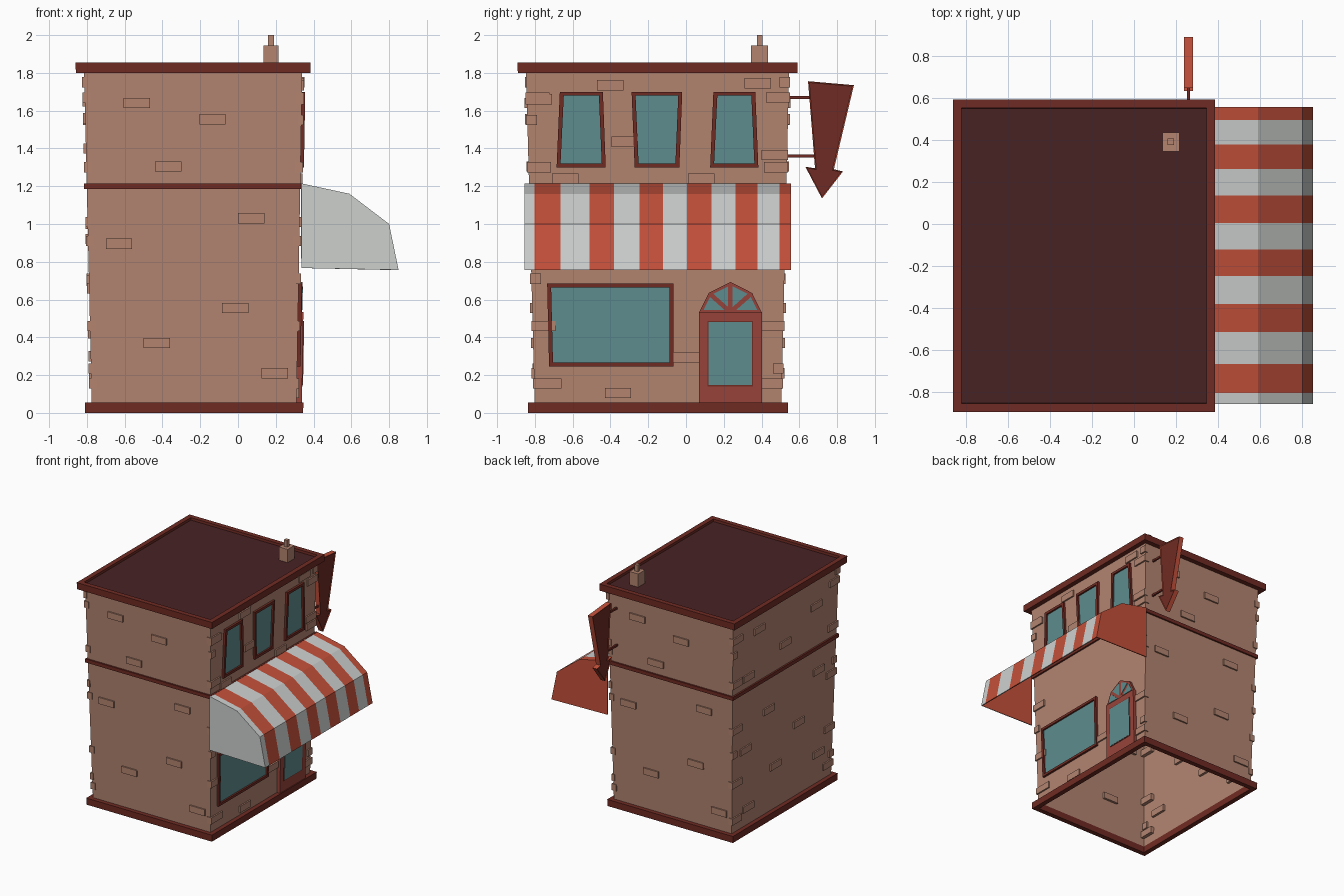
import bpy, bmesh, math
from mathutils import Vector

if "Cube" in bpy.data.objects:
    bpy.data.objects.remove(bpy.data.objects["Cube"])


def mat(name, rgb):
    lin = [((c / 255 + 0.055) / 1.055) ** 2.4 for c in rgb]
    m = bpy.data.materials.new(name)
    m.diffuse_color = (*lin, 1)
    m.use_nodes = True
    m.node_tree.nodes["Principled BSDF"].inputs["Base Color"].default_value = m.diffuse_color
    return m


WALL = mat("wall clay", (179, 132, 112))
TRIM = mat("trim maroon", (112, 43, 35))
ROOF = mat("roof dark", (72, 34, 36))
GLASS = mat("glass teal", (94, 141, 143))
RED = mat("awning red", (196, 80, 58))
PALE = mat("awning pale", (205, 208, 206))
DOOR = mat("door red", (152, 68, 58))


def finish(name, bm, *mats, normals=True):
    if normals:
        bmesh.ops.recalc_face_normals(bm, faces=bm.faces)
    me = bpy.data.meshes.new(name)
    bm.to_mesh(me)
    bm.free()
    for m in mats:
        me.materials.append(m)
    ob = bpy.data.objects.new(name, me)
    bpy.context.collection.objects.link(ob)
    return ob


def add_box(bm, x0, x1, y0, y1, z0, z1):
    r = bmesh.ops.create_cube(bm, size=1)
    for v in r["verts"]:
        v.co = ((x0 + x1) / 2 + v.co.x * (x1 - x0), (y0 + y1) / 2 + v.co.y * (y1 - y0),
                (z0 + z1) / 2 + v.co.z * (z1 - z0))


def box(name, m, *b):
    bm = bmesh.new()
    add_box(bm, *b)
    return finish(name, bm, m)


def add_prism(bm, back, front, caps=True):
    """Solid between two matching loops of 3D points."""
    a = [bm.verts.new(p) for p in back]
    b = [bm.verts.new(p) for p in front]
    n = len(a)
    for i in range(n):
        j = (i + 1) % n
        bm.faces.new((a[i], a[j], b[j], b[i]))
    return [bm.faces.new(a), bm.faces.new(b)] if caps else []


def add_ring(bm, loops):
    """Closed frame: four matching loops joined in a cycle."""
    vs = [[bm.verts.new(p) for p in lp] for lp in loops]
    n = len(vs[0])
    for k in range(4):
        a, b = vs[k], vs[(k + 1) % 4]
        for i in range(n):
            j = (i + 1) % n
            bm.faces.new((a[i], a[j], b[j], b[i]))


# Wall extents: the body widens slightly toward the top
def ext(z):
    t = z / 1.82
    return -0.773 - 0.042 * t, 0.309 + 0.031 * t, -0.80 - 0.047 * t, 0.504 + 0.042 * t


def rect(z, grow=0.0):
    x0, x1, y0, y1 = ext(z)
    g = grow
    return [(x0 - g, y0 - g, z), (x1 + g, y0 - g, z), (x1 + g, y1 + g, z), (x0 - g, y1 + g, z)]


def on_wall(pts, off):
    return [(ext(z)[1] + off, y, z) for y, z in pts]


# Walls: hollow tube, open below
bm = bmesh.new()
add_prism(bm, rect(0.01), rect(1.82), caps=False)
finish("walls", bm, WALL)

# Trim bands around the building
for name, z0, z1, g_out, g_in in (("base_trim", 0, 0.055, 0.036, -0.004),
                                  ("middle_trim", 1.185, 1.215, 0.014, -0.01),
                                  ("roof_rim", 1.80, 1.855, 0.044, 0.004)):
    bm = bmesh.new()
    add_ring(bm, [rect(z0, g_out), rect(z1, g_out), rect(z1, g_in), rect(z0, g_in)])
    finish(name, bm, TRIM)
bm = bmesh.new()
add_prism(bm, rect(1.805, 0.003), rect(1.835, 0.003))
finish("roof", bm, ROOF)

# Chimney
box("chimney", WALL, 0.135, 0.215, 0.345, 0.435, 1.83, 1.945)
box("chimney_pipe", WALL, 0.16, 0.19, 0.375, 0.405, 1.94, 2.0)

# Raised bricks: (position along wall, height)
side = [(-0.535, 1.64), (-0.135, 1.555), (-0.37, 1.305), (0.07, 1.03), (-0.63, 0.895),
        (-0.015, 0.555), (-0.43, 0.37), (0.195, 0.21)]
street = [(-0.78, 1.66), (-0.40, 1.735), (0.38, 1.745), (-0.325, 1.435), (0.47, 1.365),
          (-0.64, 1.24), (0.08, 1.24), (0.0, 0.295), (-0.36, 0.105), (-0.73, 0.155)]
rear = [(-0.55, 1.56), (0.2, 1.65), (-0.15, 1.4), (0.33, 1.3), (-0.6, 1.0), (0.05, 0.92),
        (0.35, 0.7), (-0.35, 0.66), (-0.05, 0.42), (-0.62, 0.3), (0.3, 0.2)]
bm = bmesh.new()
W, H, P, D = 0.07, 0.027, 0.012, 0.02
for u, z in side:
    x0, x1, y0, y1 = ext(z)
    add_box(bm, u - W, u + W, y0 - P, y0 + D, z - H, z + H)
    v = -0.47 - u
    add_box(bm, v - W, v + W, y1 - D, y1 + P, z - H, z + H)
for u, z in street:
    x1 = ext(z)[1]
    add_box(bm, x1 - D, x1 + P, u - W, u + W, z - H, z + H)
for u, z in rear:
    x0 = ext(z)[0]
    add_box(bm, x0 - P, x0 + D, u - W, u + W, z - H, z + H)
# Corner bricks at all four corners, alternating long direction
for k, z in enumerate((1.75, 1.67, 1.55, 1.30, 1.01, 0.91, 0.71, 0.46, 0.235, 0.155)):
    x0, x1, y0, y1 = ext(z)
    lx, ly = (0.03, 0.12) if k % 2 else (0.015, 0.05)
    for c, (cx, sx) in enumerate(((x0, 1), (x1, -1))):
        for d, (cy, sy) in enumerate(((y0, 1), (y1, -1))):
            if k % 2 == 0 and (k // 2 + c + d) % 2:
                continue
            xs = sorted((cx - sx * P, cx + sx * lx))
            ys = sorted((cy - sy * P * 0.6, cy + sy * ly))
            add_box(bm, *xs, *ys, z - H, z + H)
finish("bricks", bm, WALL)


# Windows: tapered frame plus a thin pane
def window(name, yb0, yb1, yt0, yt1, z0, z1, f=0.021, off=0.018):
    o = [(yb0, z0), (yb1, z0), (yt1, z1), (yt0, z1)]
    i = [(yb0 + f, z0 + f), (yb1 - f, z0 + f), (yt1 - f, z1 - f), (yt0 + f, z1 - f)]
    bm = bmesh.new()
    add_ring(bm, [on_wall(o, -0.01), on_wall(o, off), on_wall(i, off), on_wall(i, -0.01)])
    finish(name + "_frame", bm, TRIM)
    bm = bmesh.new()
    add_prism(bm, on_wall(i, -0.003), on_wall(i, 0.004))
    finish(name + "_glass", bm, GLASS)


window("upper_window_left", -0.685, -0.425, -0.668, -0.44, 1.30, 1.70)
window("upper_window_middle", -0.272, -0.035, -0.288, -0.02, 1.30, 1.70)
window("upper_window_right", 0.128, 0.383, 0.145, 0.367, 1.30, 1.70)
window("shop_window", -0.725, -0.066, -0.735, -0.066, 0.245, 0.685)

# Door slab, pane with thin dark surround
bm = bmesh.new()
d = [(0.068, 0.03), (0.402, 0.03), (0.402, 0.535), (0.068, 0.535)]
add_prism(bm, on_wall(d, -0.01), on_wall(d, 0.028))
finish("door", bm, DOOR)
for name, m, g, off in (("door_pane_edge", TRIM, 0.006, 0.031), ("door_pane", GLASS, 0, 0.033)):
    p = [(0.12 - g, 0.147 - g), (0.35 + g, 0.147 - g), (0.35 + g, 0.48 + g), (0.12 - g, 0.48 + g)]
    bm = bmesh.new()
    add_prism(bm, on_wall(p, 0.026), on_wall(p, off))
    finish(name, bm, m)

# Fanlight over the door with four panes
arch = [(0.07, 0.533), (0.12, 0.635), (0.235, 0.693), (0.35, 0.635), (0.40, 0.533)]
bm = bmesh.new()
add_prism(bm, on_wall(arch, -0.01), on_wall(arch, 0.02))
finish("fanlight_frame", bm, DOOR)
bm = bmesh.new()
hub = Vector((0.235, 0.533))
for a, b in zip(arch, arch[1:]):
    tri = [hub, Vector(a), Vector(b)]
    c = sum(tri, Vector((0, 0))) / 3
    tri = [c + (p - c) * 0.68 for p in tri]
    add_prism(bm, on_wall(tri, 0.018), on_wall(tri, 0.023))
finish("fanlight_panes", bm, GLASS)

# Awning: striped faceted canopy with closed ends, open below
prof = [(0.335, 1.215), (0.59, 1.16), (0.80, 1.0), (0.85, 0.757)]
ys = [-0.855, -0.803, -0.665, -0.512, -0.38, -0.247, -0.122, 0.005, 0.135, 0.262, 0.378, 0.495, 0.555]
bm = bmesh.new()
rows = [[bm.verts.new((x, y, z)) for x, z in prof] for y in ys]
for s, (a, b) in enumerate(zip(rows, rows[1:])):
    for i in range(3):
        bm.faces.new((a[i], a[i + 1], b[i + 1], b[i])).material_index = s % 2
for r, idx in ((rows[0], 0), (rows[-1], 1)):
    low = bm.verts.new((0.335, r[0].co.y, 0.767))
    bm.faces.new(r + [low]).material_index = idx
bmesh.ops.recalc_face_normals(bm, faces=bm.faces)
bm.faces.ensure_lookup_table()
if bm.faces[0].normal.z < 0:
    bmesh.ops.reverse_faces(bm, faces=bm.faces)
awning = finish("awning", bm, PALE, RED, normals=False)
sol = awning.modifiers.new("cloth", "SOLIDIFY")
sol.thickness, sol.offset, sol.material_offset = 0.008, -1, 1

# Hanging arrow sign with recessed dark faces, and its two brackets
arrow = [(0.646, 1.756), (0.889, 1.735), (0.783, 1.29), (0.831, 1.278),
         (0.72, 1.135), (0.632, 1.303), (0.683, 1.295)]
bm = bmesh.new()
caps = add_prism(bm, [(0.238, y, z) for y, z in arrow], [(0.28, y, z) for y, z in arrow])
bmesh.ops.recalc_face_normals(bm, faces=bm.faces)
for f in caps:
    bmesh.ops.inset_region(bm, faces=[f], thickness=0.01, depth=-0.005)
    f.material_index = 1
finish("arrow_sign", bm, RED, TRIM)
for k, (z, y) in enumerate(((1.67, 0.665), (1.36, 0.69))):
    box(f"sign_bracket_{k + 1}", TRIM, 0.252, 0.267, 0.52, y, z - 0.008, z + 0.008)
